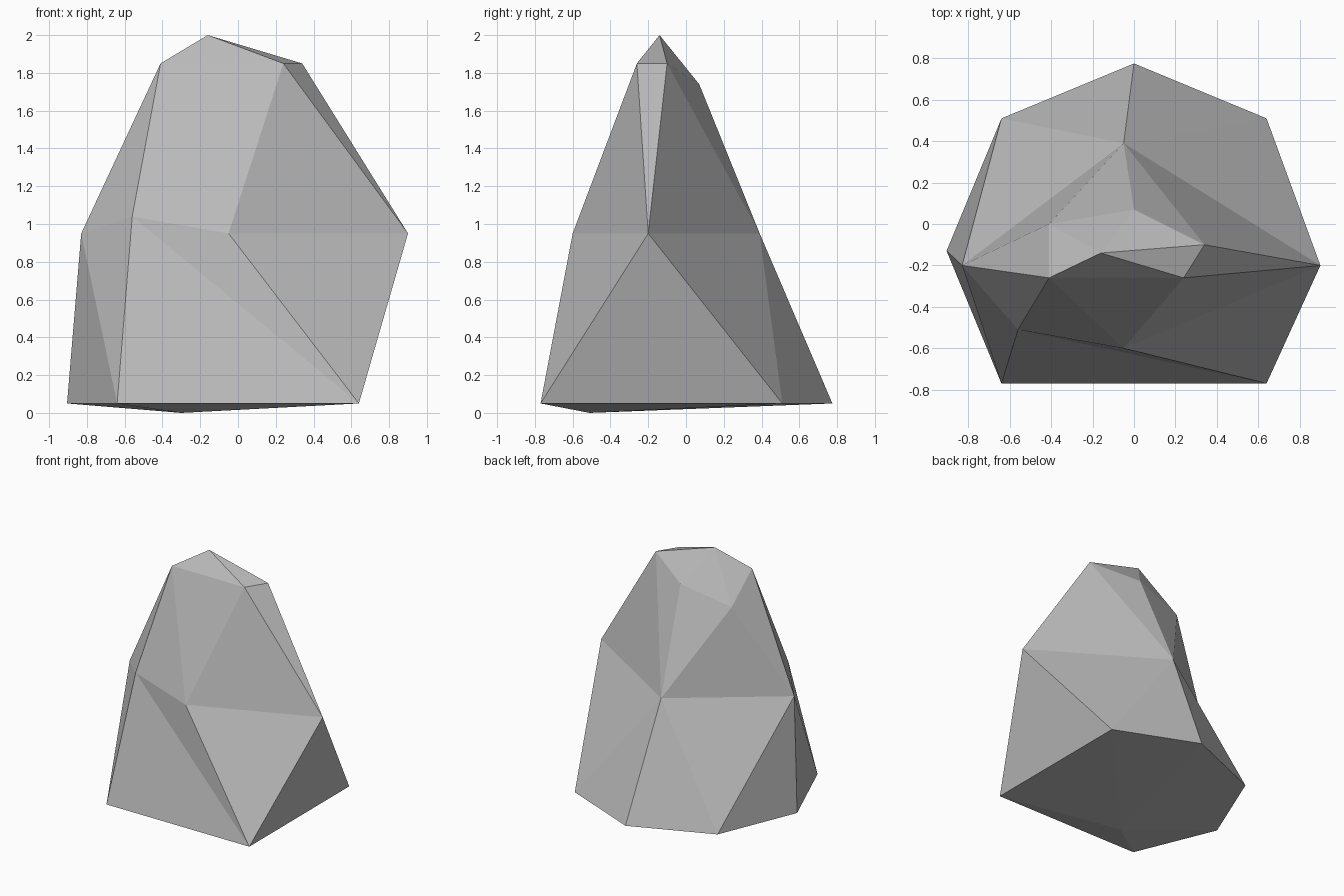
import bpy
import bmesh
import math
from mathutils import Vector

default = bpy.data.objects.get("Cube")
if default:
    bpy.data.objects.remove(default, do_unlink=True)

# Stone colour
stone = bpy.data.materials.new("stone grey")
stone.use_nodes = True
colour = (0.5, 0.5, 0.5, 1)
stone.diffuse_color = colour
stone.node_tree.nodes["Principled BSDF"].inputs["Base Color"].default_value = colour

# Foot: corners of an octagon, with the front and left corners chipped away
RADIUS, CENTRE_Y, FOOT_Z = 0.905, -0.13, 0.05
points = {}
for name, step in zip("pqrstu", (-3, -1, 1, 2, 3, 4)):
    angle = step * math.pi / 4
    points[name] = Vector((RADIUS * math.cos(angle),
                           CENTRE_Y + RADIUS * math.sin(angle), FOOT_Z))

# Underside tip, waist corners and crown corners
points.update({
    "m": Vector((-0.30, -0.51, 0)),
    "a": Vector((0.90, -0.20, 0.95)),
    "b": Vector((-0.83, -0.20, 0.95)),
    "c": Vector((-0.05, -0.60, 0.95)),
    "d": Vector((-0.05, 0.39, 0.95)),
    "e": Vector((-0.56, -0.51, 1.04)),
    "f": Vector((-0.41, -0.26, 1.85)),
    "g": Vector((0.24, -0.26, 1.85)),
    "h": Vector((0.34, -0.10, 1.85)),
    "i": Vector((-0.16, -0.14, 2)),
    "j": Vector((0, 0.07, 1.74)),
    "k": Vector((-0.41, 0, 1.635)),
})

# Facets, grouped by the part of the rock they cover
FACETS = {
    "underside": "mqp mrq msr mts mut mpu",
    "lower": "aqr ard drs dst dtb btu bup bpe epq eqc cqa",
    "upper": "bef ecf fcg gca gah had hdj jdk kdb fkb",
    "crown": "ihj ijk ikf ifg igh",
}

bm = bmesh.new()
corners = {name: bm.verts.new(co) for name, co in points.items()}
for group in FACETS.values():
    for facet in group.split():
        bm.faces.new([corners[name] for name in facet])
bmesh.ops.recalc_face_normals(bm, faces=bm.faces)

mesh = bpy.data.meshes.new("rock")
bm.to_mesh(mesh)
bm.free()
mesh.materials.append(stone)
rock = bpy.data.objects.new("rock", mesh)
bpy.context.collection.objects.link(rock)
